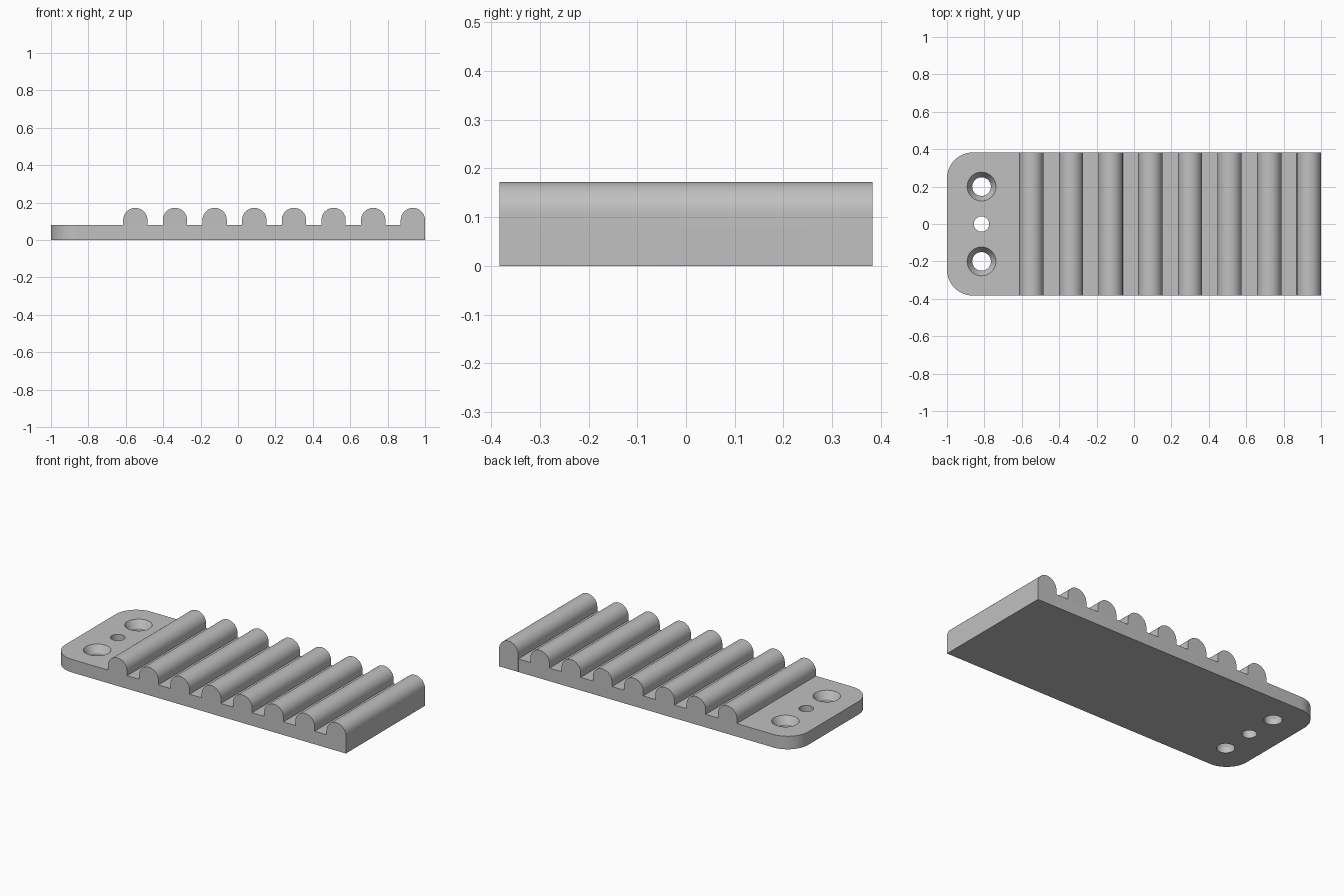
import bpy
import bmesh
from math import sin, cos, pi, radians
from mathutils import Matrix

cube = bpy.data.objects.get("Cube")
if cube:
    bpy.data.objects.remove(cube, do_unlink=True)

HALF_WIDTH = 0.383
PLATE = 0.08
TOP = 0.172
RADIUS = 0.065
PITCH = 0.212
CORNER = 0.14
HOLE_X = -0.815

grey = bpy.data.materials.new("plain grey")
grey.use_nodes = True
colour = (0.53, 0.53, 0.53, 1)
grey.diffuse_color = colour
grey.node_tree.nodes["Principled BSDF"].inputs["Base Color"].default_value = colour


def arc(cx, cy, r, start, end, steps):
    """Points along a circular arc, angles in degrees."""
    angles = [radians(start + (end - start) * i / steps) for i in range(steps + 1)]
    return [(cx + r * cos(a), cy + r * sin(a)) for a in angles]


def finish(bm, name):
    bmesh.ops.recalc_face_normals(bm, faces=bm.faces)
    mesh = bpy.data.meshes.new(name)
    bm.to_mesh(mesh)
    bm.free()
    mesh.materials.append(grey)
    obj = bpy.data.objects.new(name, mesh)
    bpy.context.collection.objects.link(obj)
    return obj


def smooth(obj):
    bpy.ops.object.select_all(action="DESELECT")
    obj.select_set(True)
    bpy.context.view_layer.objects.active = obj
    bpy.ops.object.shade_smooth_by_angle(angle=radians(30))


def extrude(name, points, vector):
    """Solid made by sweeping a closed outline of 3D points along a vector."""
    bm = bmesh.new()
    face = bm.faces.new([bm.verts.new(p) for p in points])
    new = bmesh.ops.extrude_face_region(bm, geom=[face])["geom"]
    bmesh.ops.translate(bm, vec=vector,
                        verts=[v for v in new if isinstance(v, bmesh.types.BMVert)])
    return finish(bm, name)


def cut_cone(target, y, r_low, r_high, low, high):
    """Cut a round, optionally tapered hole between two heights."""
    bm = bmesh.new()
    place = Matrix.Translation((HOLE_X, y, (low + high) / 2))
    bmesh.ops.create_cone(bm, cap_ends=True, segments=48, radius1=r_low,
                          radius2=r_high, depth=high - low, matrix=place)
    cutter = finish(bm, "hole_cutter")
    cutter.hide_render = True
    mod = target.modifiers.new("hole", "BOOLEAN")
    mod.operation = "DIFFERENCE"
    mod.solver = "EXACT"
    mod.object = cutter
    bpy.context.view_layer.objects.active = target
    bpy.ops.object.modifier_apply(modifier=mod.name)
    bpy.data.objects.remove(cutter, do_unlink=True)


# Base plate with four rounded corners
cx, cy = 1 - CORNER, HALF_WIDTH - CORNER
outline = []
for i, (sx, sy) in enumerate([(1, 1), (-1, 1), (-1, -1), (1, -1)]):
    outline += arc(sx * cx, sy * cy, CORNER, 90 * i, 90 * i + 90, 16)
plate = extrude("base_plate", [(x, y, 0) for x, y in outline], (0, 0, PLATE))

# Centre hole and two countersunk screw holes
cut_cone(plate, 0, 0.041, 0.041, -0.05, 0.15)
for y in (-0.2, 0.2):
    cut_cone(plate, y, 0.05, 0.05, -0.05, 0.15)
    # The taper reaches radius 0.077 at the top surface
    cut_cone(plate, y, 0.05, 0.104, PLATE - 0.045, PLATE + 0.045)
smooth(plate)

# Round-topped teeth; the end tooth reaches down to the ground
for i in range(8):
    x = 1 - RADIUS - PITCH * (7 - i)
    base = 0 if i == 7 else PLATE - 0.01
    profile = [(x + RADIUS, base)] + arc(x, TOP - RADIUS, RADIUS, 0, 180, 32)
    profile.append((x - RADIUS, base))
    tooth = extrude("tooth_%d" % (i + 1), [(px, -HALF_WIDTH, pz) for px, pz in profile],
                    (0, 2 * HALF_WIDTH, 0))
    smooth(tooth)
